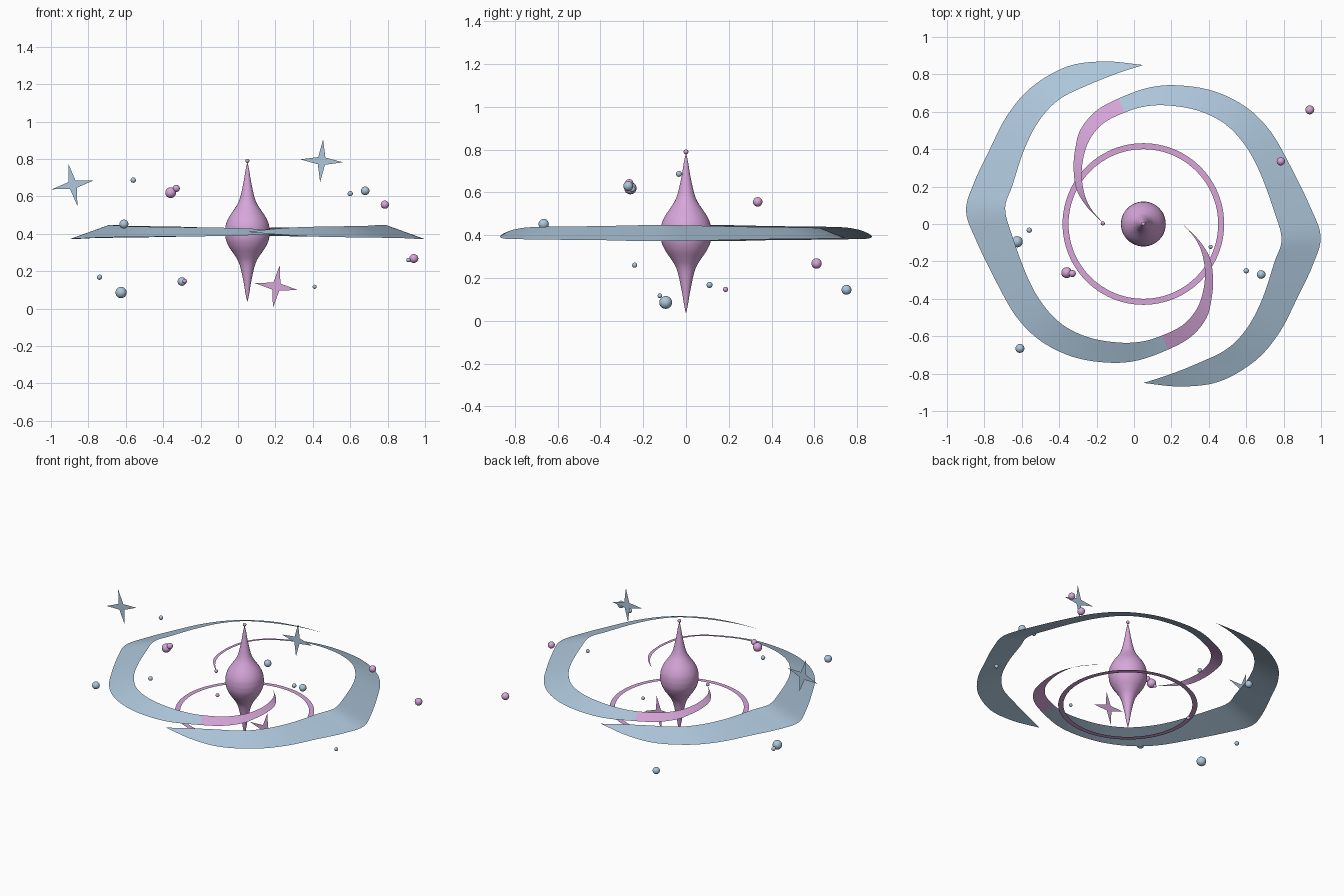
import bpy, bmesh, math
from mathutils import Vector

if "Cube" in bpy.data.objects:
    bpy.data.objects.remove(bpy.data.objects["Cube"])

CX, CZ = 0.05, 0.41  # centre of the spiral


def material(name, rgb):
    m = bpy.data.materials.new(name)
    m.diffuse_color = (*rgb, 1)
    m.use_nodes = True
    m.node_tree.nodes["Principled BSDF"].inputs["Base Color"].default_value = m.diffuse_color
    return m


PINK = material("orchid_pink", (0.68, 0.38, 0.70))
BLUE = material("mist_blue", (0.42, 0.57, 0.71))


def add_object(name, verts, faces, mats, smooth=True):
    me = bpy.data.meshes.new(name)
    me.from_pydata(verts, [], faces)
    for m in mats:
        me.materials.append(m)
    for p in me.polygons:
        p.use_smooth = smooth
    ob = bpy.data.objects.new(name, me)
    bpy.context.collection.objects.link(ob)
    return ob


def spline(pts, steps):
    """Catmull-Rom curve through the points."""
    p = [2 * pts[0] - pts[1]] + pts + [2 * pts[-1] - pts[-2]]
    out = []
    for i in range(1, len(p) - 2):
        a, b, c, d = p[i - 1:i + 3]
        for s in range(steps):
            t = s / steps
            out.append(0.5 * (2 * b + (c - a) * t + (2 * a - 5 * b + 4 * c - d) * t * t
                              + (3 * b - a - 3 * c + d) * t ** 3))
    return out + [pts[-1]]


# Spiral arms: banked flat ribbons, (outer x, y, inner x, y) from the centre
EDGE = [
    (-.213, .003, -.213, .003), (-.30, .09, -.277, .078), (-.357, .185, -.314, .158),
    (-.373, .302, -.33, .27), (-.363, .409, -.314, .382), (-.336, .505, -.277, .468),
    (-.256, .602, -.207, .543), (-.133, .671, -.10, .596), (.033, .73, .006, .628),
    (.194, .741, .129, .634), (.381, .709, .29, .607), (.552, .623, .434, .537),
    (.68, .495, .541, .425), (.782, .318, .621, .281), (.889, .099, .70, .067),
    (.948, -.067, .739, -.083), (.905, -.222, .70, -.206), (.819, -.404, .637, -.398),
    (.728, -.58, .557, -.553), (.60, -.73, .45, -.666), (.407, -.842, .30, -.741),
    (.204, -.869, .14, -.805), (0, -.85, 0, -.85)]
STEPS = 5
PINK_SPANS = 7  # the inner spans are pink
outer = spline([Vector(e[:2]) for e in EDGE], STEPS)
inner = spline([Vector(e[2:]) for e in EDGE], STEPS)
for name, sign in (("spiral_arm_right", 1), ("spiral_arm_left", -1)):
    verts = []
    for o, i in zip(outer, inner):
        rise = 0.18 * (o - i).length
        m = (o + i) / 2
        for p, z in ((o, -rise), (m, 0), (i, rise)):
            verts.append((CX + sign * p.x, sign * p.y, CZ + z))
    faces = []
    for k in range(len(outer) - 1):
        for c in (0, 1):
            a = 3 * k + c
            faces.append((a, a + 1, a + 4, a + 3))
    arm = add_object(name, verts, faces, [PINK, BLUE])
    for p in arm.data.polygons:
        p.material_index = 0 if p.index < 2 * STEPS * PINK_SPANS else 1
    bm = bmesh.new()
    bm.from_mesh(arm.data)
    bm.normal_update()
    if sum(f.normal.z for f in bm.faces) < 0:
        bmesh.ops.reverse_faces(bm, faces=bm.faces)
    bm.to_mesh(arm.data)
    bm.free()

# Core: lathed ball drawn out into spikes above and below
half = spline([Vector(p) for p in ((.12, 0), (.115, .04), (.098, .08), (.071, .12), (.052, .15),
                                   (.040, .18), (.030, .22), (.018, .28), (.010, .33), (.001, .372))], 4)
profile = [(p.x, -p.y) for p in reversed(half[1:])] + [(p.x, p.y) for p in half]
N = 48
verts = [(CX + r * math.cos(math.tau * s / N), r * math.sin(math.tau * s / N), CZ + z)
         for r, z in profile for s in range(N)]
faces = [(j * N + s, j * N + (s + 1) % N, (j + 1) * N + (s + 1) % N, (j + 1) * N + s)
         for j in range(len(profile) - 1) for s in range(N)]
add_object("spindle_core", verts, faces, [PINK])

# Flat orbit ring below the core
N = 96
verts = [(CX + r * math.cos(math.tau * s / N), r * math.sin(math.tau * s / N), 0.20)
         for r in (0.40, 0.432) for s in range(N)]
faces = [(s, N + s, N + (s + 1) % N, (s + 1) % N) for s in range(N)]
add_object("orbit_ring", verts, faces, [PINK], False)

# Flat four-pointed sparkles facing the front
for k, (x, z, tilt, mat) in enumerate([(-.883, .662, 12, BLUE), (.447, .79, -4, BLUE),
                                       (.205, .118, -9, PINK)]):
    verts = [(x, 0, z)]
    for s in range(8):
        a = math.radians(tilt + 45 * s)
        r = 0.027 if s % 2 else 0.115
        verts.append((x + r * math.cos(a), 0, z + r * math.sin(a)))
    faces = [(0, 1 + s, 1 + (s + 1) % 8) for s in range(8)]
    add_object(f"sparkle_{k + 1}", verts, faces, [mat], False)


# Scattered beads
def bead(name, x, y, z, r, mat):
    me = bpy.data.meshes.new(name)
    bm = bmesh.new()
    bmesh.ops.create_uvsphere(bm, u_segments=20, v_segments=12, radius=r)
    bmesh.ops.translate(bm, verts=bm.verts, vec=(x, y, z))
    for f in bm.faces:
        f.smooth = True
    bm.to_mesh(me)
    bm.free()
    me.materials.append(mat)
    bpy.context.collection.objects.link(bpy.data.objects.new(name, me))


PINK_BEADS = [(-.36, -.26, .62, .029), (-.33, -.265, .643, .019), (.785, .335, .556, .022),
              (.94, .61, .268, .024), (-.285, .185, .147, .012), (-.167, .003, .413, .011),
              (CX, 0, .79, .011)]
BLUE_BEADS = [(-.56, -.033, .687, .014), (-.61, -.665, .452, .024), (-.74, .11, .168, .014),
              (-.625, -.095, .086, .030), (-.30, .75, .145, .023), (.41, -.122, .117, .011),
              (.60, -.25, .615, .014), (.68, -.27, .63, .023), (.912, -.24, .26, .012)]
for kind, beads, mat in (("pink", PINK_BEADS, PINK), ("blue", BLUE_BEADS, BLUE)):
    for k, b in enumerate(beads):
        bead(f"{kind}_bead_{k + 1}", *b, mat)
